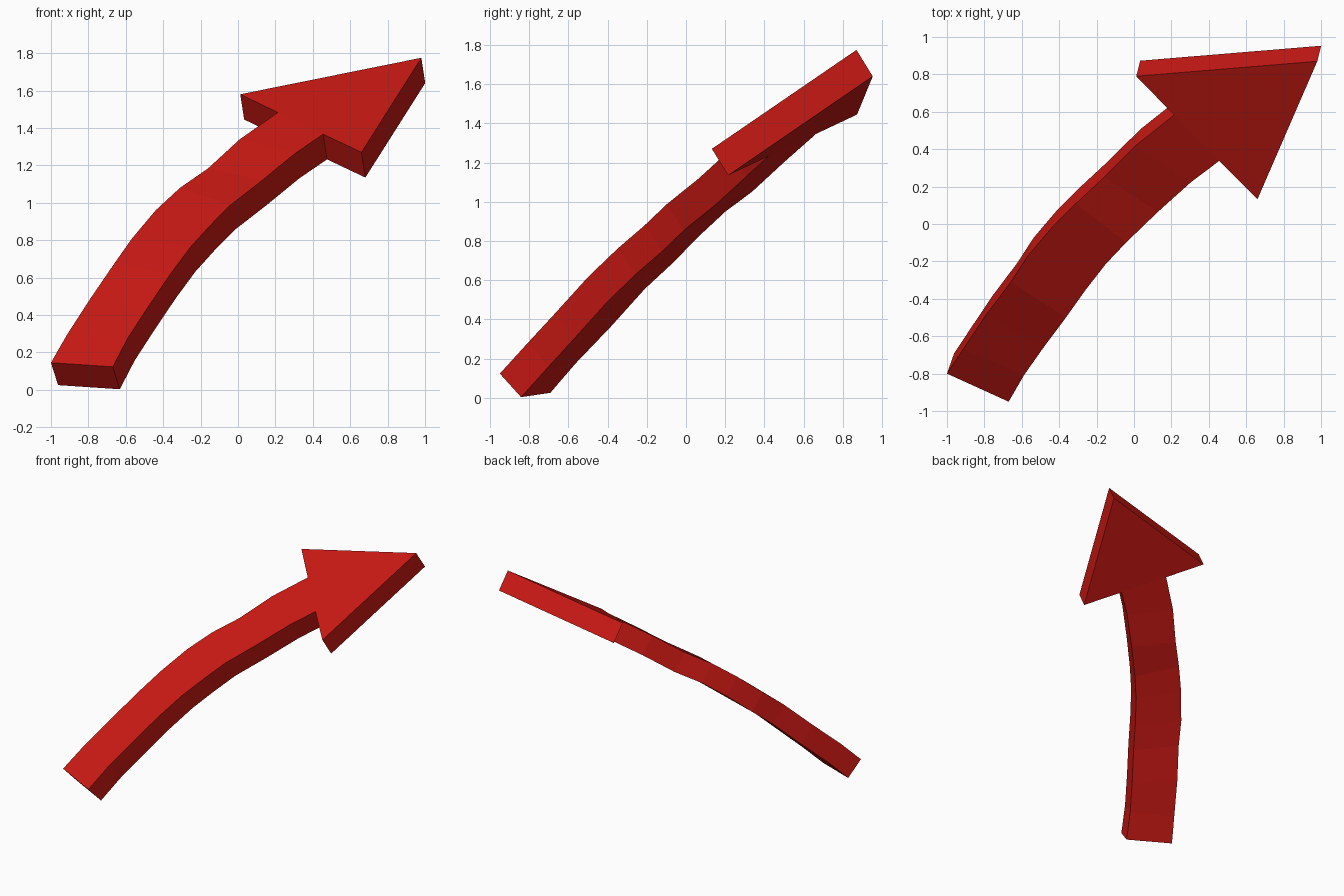
import bpy, bmesh
from mathutils import Vector

if "Cube" in bpy.data.objects:
    bpy.data.objects.remove(bpy.data.objects["Cube"])

# Front-face rungs of the bent shaft: (left point, right point), tail to neck
RUNGS = [
    ((-1.00, -0.80, 0.145), (-0.67, -0.95, 0.123)),
    ((-0.914, -0.67, 0.295), (-0.588, -0.808, 0.279)),
    ((-0.79, -0.485, 0.487), (-0.487, -0.665, 0.434)),
    ((-0.658, -0.31, 0.68), (-0.364, -0.50, 0.616)),
    ((-0.567, -0.17, 0.809), (-0.257, -0.35, 0.76)),
    ((-0.44, -0.02, 0.96), (-0.15, -0.213, 0.878)),
    ((-0.31, 0.11, 1.08), (-0.043, -0.10, 0.986)),
    ((-0.16, 0.25, 1.184), (0.128, 0.065, 1.119)),
    ((0.01, 0.42, 1.34), (0.305, 0.224, 1.264)),
    ((0.214, 0.583, 1.483), (0.455, 0.337, 1.367)),
]
# Arrow head corners: left barb, tip, right barb
HEAD = [(0.012, 0.79, 1.58), (0.98, 0.87, 1.775), (0.66, 0.132, 1.27)]
# Thickness direction at the tail and at the head
DEPTH_TAIL = Vector((0.038, 0.108, -0.12))
DEPTH_HEAD = Vector((0.021, 0.083, -0.135))

bm = bmesh.new()


def pair(point, t):
    """Front vertex and matching back vertex."""
    p = Vector(point)
    return bm.verts.new(p), bm.verts.new(p + DEPTH_TAIL.lerp(DEPTH_HEAD, t))


last = len(RUNGS) - 1
left = [pair(l, i / last) for i, (l, r) in enumerate(RUNGS)]
right = [pair(r, i / last) for i, (l, r) in enumerate(RUNGS)]
head = [pair(p, 1) for p in HEAD]

# Front and back faces of the shaft and head
for side in (0, 1):
    for i in range(last):
        bm.faces.new([v[side] for v in (left[i], right[i], right[i + 1], left[i + 1])])
    bm.faces.new([v[side] for v in (left[-1], right[-1], head[2], head[1], head[0])])

# Side walls around the whole outline
outline = left + head + right[::-1]
for a, b in zip(outline, outline[1:] + outline[:1]):
    bm.faces.new((a[0], b[0], b[1], a[1]))

bmesh.ops.recalc_face_normals(bm, faces=bm.faces)
mesh = bpy.data.meshes.new("curved_arrow")
bm.to_mesh(mesh)
bm.free()

# Red material
red = bpy.data.materials.new("red")
red.diffuse_color = (0.6, 0.01, 0.007, 1)
red.use_nodes = True
red.node_tree.nodes["Principled BSDF"].inputs["Base Color"].default_value = red.diffuse_color
mesh.materials.append(red)
bpy.context.collection.objects.link(bpy.data.objects.new("curved_arrow", mesh))
